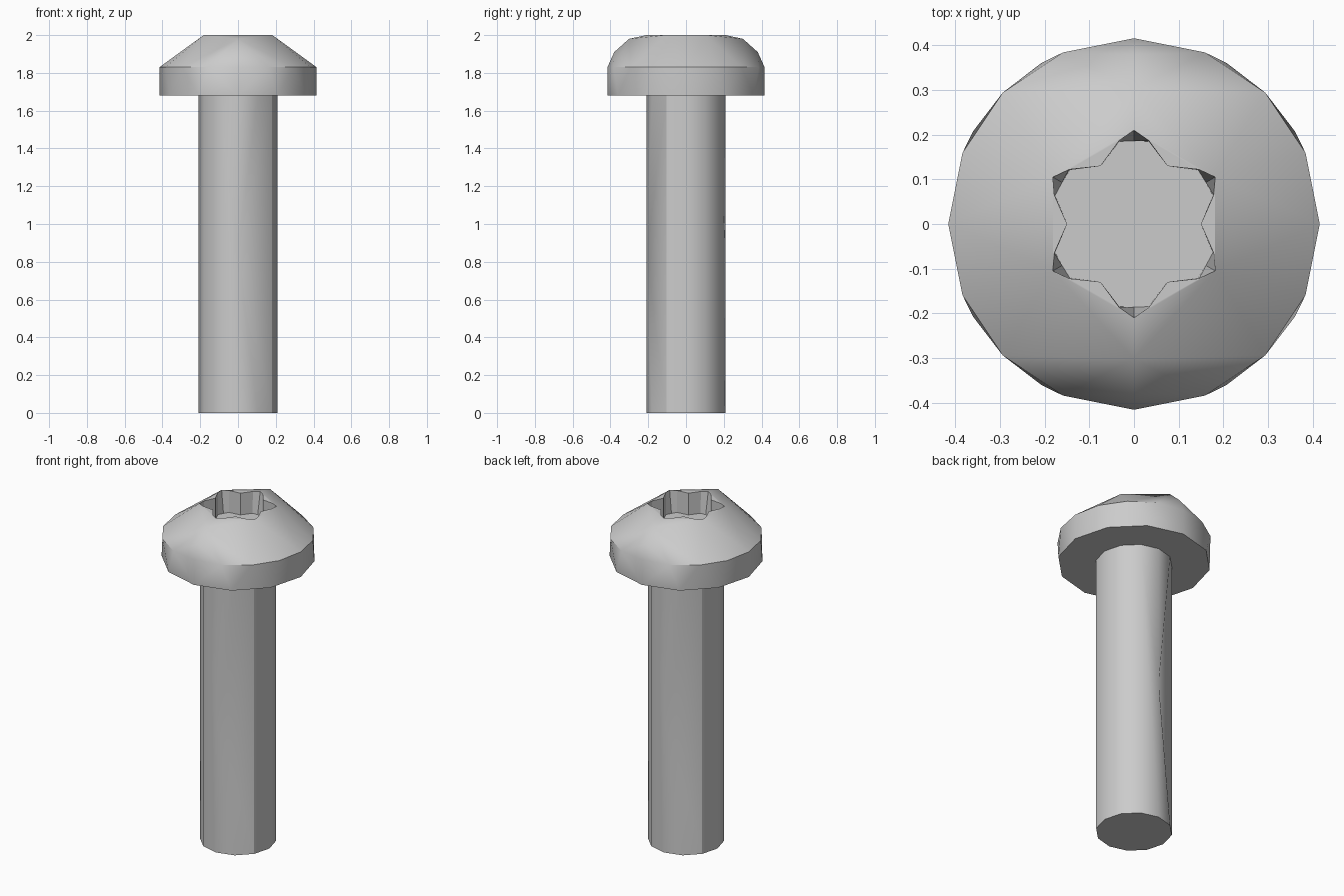
import bpy, bmesh
from math import radians, sin, cos

if "Cube" in bpy.data.objects:
    bpy.data.objects.remove(bpy.data.objects["Cube"], do_unlink=True)

steel = bpy.data.materials.new("grey steel")
steel.use_nodes = True
GREY = (0.6, 0.6, 0.6, 1)
steel.diffuse_color = GREY
steel.node_tree.nodes["Principled BSDF"].inputs["Base Color"].default_value = GREY


def polar(radius, degrees, z):
    a = radians(degrees)
    return (radius * cos(a), radius * sin(a), z)


def ring(bm, sides, radius, z, start=0):
    return [bm.verts.new(polar(radius, start + 360 * i / sides, z)) for i in range(sides)]


def finish(bm, name):
    bmesh.ops.recalc_face_normals(bm, faces=bm.faces)
    mesh = bpy.data.meshes.new(name)
    bm.to_mesh(mesh)
    bm.free()
    mesh.materials.append(steel)
    obj = bpy.data.objects.new(name, mesh)
    bpy.context.collection.objects.link(obj)
    bpy.ops.object.select_all(action='DESELECT')
    obj.select_set(True)
    bpy.context.view_layer.objects.active = obj
    bpy.ops.object.shade_smooth_by_angle(angle=radians(32))


HEAD_BASE, RIM, TOP, FLOOR = 1.68, 1.83, 2.0, 1.87

# Shaft: twelve-sided prism with one shallow cut corner on the front and back
bm = bmesh.new()
low = ring(bm, 12, 0.208, 0)
high = ring(bm, 12, 0.208, HEAD_BASE)
bm.faces.new(low)
bm.faces.new(high)
middle = {i: bm.verts.new(polar(0.208, 30 * i, 0.84)) for i in (3, 9)}
for i in range(12):
    j = (i + 1) % 12
    if i in middle:
        m, k = middle[i], (i + 2) % 12
        for tri in ((m, low[i], low[j]), (m, low[j], low[k]), (m, low[k], high[k]),
                    (m, high[k], high[j]), (m, high[j], high[i])):
            bm.faces.new(tri)
    elif i - 1 in middle:
        continue
    elif j in middle:
        bm.faces.new((low[i], low[j], middle[j], high[j], high[i]))
    else:
        bm.faces.new((low[i], low[j], high[j], high[i]))
finish(bm, "shaft")

# Head: faceted dome spanning the rim, two ridges and the hexagonal top
bm = bmesh.new()
ring(bm, 12, 0.416, HEAD_BASE)
ring(bm, 16, 0.416, RIM)
tips = ring(bm, 6, 0.21, TOP, 30)
for side in (-1, 1):
    bm.verts.new((0, side * 0.38, 1.91))
    bm.verts.new((0, side * 0.302, 1.98))
bmesh.ops.convex_hull(bm, input=list(bm.verts))
lid = [f for f in bm.faces if all(v.co.z > TOP - 0.001 for v in f.verts)]
bmesh.ops.delete(bm, geom=lid, context='FACES')
inner = [e for e in bm.edges if not e.link_faces]
if inner:
    bmesh.ops.delete(bm, geom=inner, context='EDGES')

# Star socket: six lobes with slightly tapered tips
upper, lower = [], []
for i, tip in enumerate(tips):
    a = 30 + 60 * i
    upper += [tip] + [bm.verts.new(polar(r, a + d, TOP))
                      for r, d in ((0.19, 10), (0.15, 30), (0.19, 50))]
    lower += [bm.verts.new(polar(r, a + d, FLOOR))
              for r, d in ((0.186, 0), (0.188, 10), (0.15, 30), (0.188, 50))]
count = len(upper)
for i in range(0, count, 4):
    bm.faces.new([upper[(i + k) % count] for k in range(5)])
for i in range(count):
    j = (i + 1) % count
    bm.faces.new((upper[i], upper[j], lower[j], lower[i]))
bm.faces.new(lower)
finish(bm, "head")
